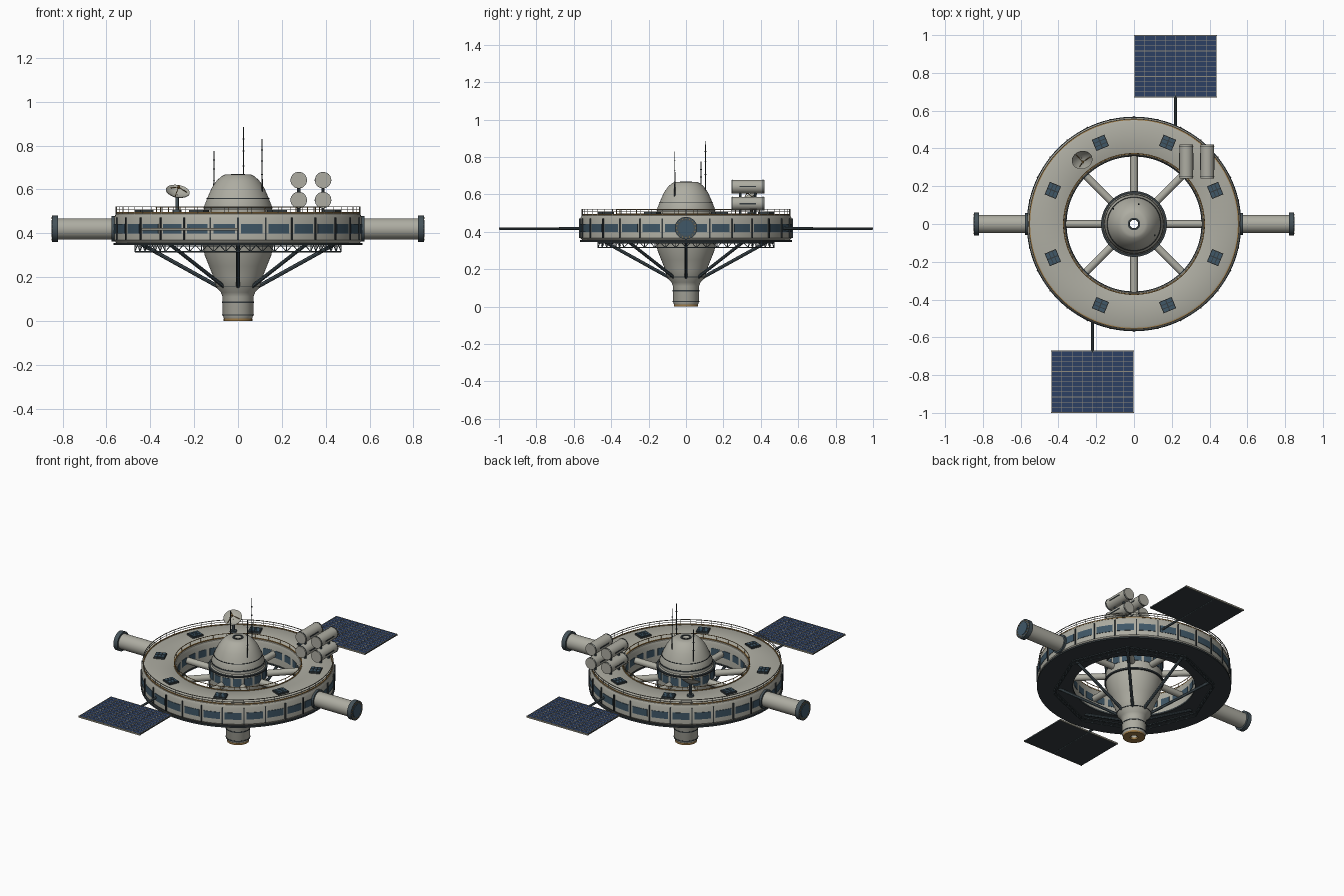
import bpy, bmesh, math
from mathutils import Vector, Matrix

if "Cube" in bpy.data.objects:
    bpy.data.objects.remove(bpy.data.objects["Cube"])

TAU = math.tau


def material(name, rgb):
    m = bpy.data.materials.new(name)
    m.diffuse_color = (*rgb, 1)
    m.use_nodes = True
    m.node_tree.nodes["Principled BSDF"].inputs["Base Color"].default_value = m.diffuse_color
    return m


HULL = material("hull grey", (0.42, 0.415, 0.36))
DARK = material("dark slate", (0.035, 0.045, 0.05))
GLASS = material("window blue", (0.05, 0.095, 0.135))
STEEL = material("strut steel", (0.06, 0.085, 0.10))
SOLAR = material("solar blue", (0.025, 0.05, 0.125))
GRID = material("rail grey", (0.27, 0.26, 0.21))
GOLD = material("gold trim", (0.33, 0.19, 0.06))


def polar(r, a, z):
    return Vector((r * math.cos(a), r * math.sin(a), z))


def finish(bm, name, mats, rule=None, smooth=True):
    """Turn a bmesh into a named object; rule(face) gives the material index."""
    bmesh.ops.recalc_face_normals(bm, faces=bm.faces)
    if rule:
        for f in bm.faces:
            f.material_index = rule(f)
    me = bpy.data.meshes.new(name)
    bm.to_mesh(me)
    bm.free()
    for m in mats:
        me.materials.append(m)
    ob = bpy.data.objects.new(name, me)
    bpy.context.collection.objects.link(ob)
    if smooth:
        bpy.ops.object.select_all(action='DESELECT')
        ob.select_set(True)
        bpy.context.view_layer.objects.active = ob
        bpy.ops.object.shade_smooth_by_angle(angle=math.radians(30))
    return ob


def lathe(bm, profile, n=84, closed=True, mat=Matrix()):
    rings = [[bm.verts.new(mat @ polar(r, TAU * i / n, z)) for i in range(n)] for r, z in profile]
    pairs = list(zip(rings, rings[1:])) + ([(rings[-1], rings[0])] if closed else [])
    for a, b in pairs:
        for i in range(n):
            j = (i + 1) % n
            bm.faces.new((a[i], a[j], b[j], b[i]))


def hoop(bm, r, z, w, h, n=84):
    lathe(bm, [(r - w, z - h), (r + w, z - h), (r + w, z + h), (r - w, z + h)], n)


def beam(bm, p, q, r, n=8, r2=None):
    p, q = Vector(p), Vector(q)
    d = q - p
    m = Matrix.Translation((p + q) / 2) @ d.to_track_quat('Z', 'Y').to_matrix().to_4x4()
    bmesh.ops.create_cone(bm, cap_ends=True, segments=n, radius1=r, radius2=r if r2 is None else r2,
                          depth=d.length, matrix=m)


def box(bm, c, s, rot=0):
    m = Matrix.Translation(c) @ Matrix.Rotation(rot, 4, 'Z') @ Matrix.Diagonal((*s, 1))
    bmesh.ops.create_cube(bm, size=1, matrix=m)


def arc_box(bm, r0, r1, mid, width, z0, z1, n=3):
    """Curved plate following a circle."""
    rows = []
    for i in range(n + 1):
        a = mid - width / 2 + width * i / n
        rows.append([bm.verts.new(polar(r, a, z)) for r, z in ((r0, z0), (r1, z0), (r1, z1), (r0, z1))])
    for a, b in zip(rows, rows[1:]):
        for k in range(4):
            bm.faces.new((a[k], a[(k + 1) % 4], b[(k + 1) % 4], b[k]))
    bm.faces.new(rows[0])
    bm.faces.new(rows[-1])


# Habitat ring with dark underside
bm = bmesh.new()
lathe(bm, [(0.36, 0.355), (0.555, 0.355), (0.565, 0.368), (0.565, 0.472), (0.557, 0.488), (0.54, 0.495),
           (0.38, 0.495), (0.366, 0.488), (0.36, 0.472)], 112)
finish(bm, "habitat_ring", [HULL])
bm = bmesh.new()
hoop(bm, 0.4625, 0.351, 0.1055, 0.005, 112)
finish(bm, "ring_base_plate", [DARK])

# Ring windows and ribs, 28 bays outside and inside
SEG = 28
glass, ribs = bmesh.new(), bmesh.new()
for i in range(SEG):
    a = TAU * i / SEG
    arc_box(glass, 0.563, 0.5675, a + TAU / SEG / 2, TAU / SEG * 0.78, 0.398, 0.442)
    arc_box(glass, 0.3575, 0.362, a + TAU / SEG / 2, TAU / SEG * 0.70, 0.40, 0.445)
    arc_box(ribs, 0.563, 0.571, a, 0.012, 0.368, 0.472, 1)
finish(glass, "ring_windows", [GLASS])
finish(ribs, "ring_ribs", [DARK], smooth=False)

# Gold edge trim and inner rail, grey outer rail
gold, rail = bmesh.new(), bmesh.new()
hoop(gold, 0.553, 0.493, 0.003, 0.003)
hoop(gold, 0.372, 0.494, 0.003, 0.003)
hoop(gold, 0.374, 0.518, 0.0015, 0.0015)
hoop(rail, 0.556, 0.521, 0.0018, 0.0018)
hoop(rail, 0.556, 0.507, 0.0012, 0.0012)
for i in range(56):
    a = TAU * i / 56
    beam(rail, polar(0.556, a, 0.487), polar(0.556, a, 0.521), 0.0016, 4)
    if i % 2:
        beam(gold, polar(0.374, a, 0.49), polar(0.374, a, 0.518), 0.0016, 4)
finish(gold, "gold_rails", [GOLD], smooth=False)
finish(rail, "outer_rail", [GRID], smooth=False)

# Roof skylights
frames, panes = bmesh.new(), bmesh.new()
for i in range(8):
    a = TAU * (i + 0.5) / 8
    box(frames, polar(0.465, a, 0.499), (0.064, 0.072, 0.012), a)
    for u in (-1, 0, 1):
        for v in (-1, 1):
            c = polar(0.465, a, 0.506) + Matrix.Rotation(a, 3, 'Z') @ Vector((u * 0.02, v * 0.017, 0))
            box(panes, c, (0.016, 0.028, 0.004), a)
finish(frames, "skylight_frames", [DARK], smooth=False)
finish(panes, "skylight_panes", [GLASS], smooth=False)

# Central hub: hollow shell, open at both ends
bm = bmesh.new()
lathe(bm, [(0.022, 0.012), (0.064, 0.012), (0.07, 0.025), (0.07, 0.11), (0.078, 0.13), (0.10, 0.155),
           (0.112, 0.20), (0.132, 0.25), (0.152, 0.30), (0.163, 0.35), (0.166, 0.38), (0.166, 0.485),
           (0.155, 0.497), (0.155, 0.522), (0.142, 0.555), (0.134, 0.575), (0.118, 0.61), (0.097, 0.64),
           (0.075, 0.66), (0.06, 0.667), (0.03, 0.667), (0.022, 0.655)], 64)
finish(bm, "hub", [HULL])
bm = bmesh.new()
for r, z, w, h in ((0.168, 0.37, 0.006, 0.005), (0.168, 0.488, 0.006, 0.004), (0.154, 0.517, 0.003, 0.004),
                   (0.069, 0.085, 0.003, 0.003), (0.069, 0.027, 0.003, 0.003), (0.141, 0.558, 0.0025, 0.0015),
                   (0.100, 0.158, 0.003, 0.002), (0.028, 0.667, 0.005, 0.003)):
    hoop(bm, r, z, w, h, 64)
finish(bm, "hub_bands", [DARK])
bm = bmesh.new()
hoop(bm, 0.044, 0.006, 0.021, 0.006, 48)
finish(bm, "hub_foot", [GOLD])
bm = bmesh.new()
for i in range(16):
    arc_box(bm, 0.164, 0.169, TAU * (i + 0.5) / 16, TAU / 16 * 0.76, 0.425, 0.475)
finish(bm, "hub_windows", [GLASS])

# Spokes, braces and the eight-sided lattice
spokes, braces, truss = bmesh.new(), bmesh.new(), bmesh.new()
BAYS = 6
for i in range(8):
    a, b = TAU * i / 8, TAU * (i + 1) / 8
    beam(spokes, polar(0.155, a, 0.42), polar(0.365, a, 0.42), 0.02, 16)
    beam(braces, polar(0.093, a, 0.158), polar(0.44, a, 0.35), 0.009, 8)
    for z in (0.342, 0.316):
        beam(truss, polar(0.47, a, z), polar(0.47, b, z), 0.003, 6)
    lo0, lo1 = polar(0.47, a, 0.316), polar(0.47, b, 0.316)
    up = Vector((0, 0, 0.03))
    for k in range(BAYS):
        p, q = lo0.lerp(lo1, k / BAYS), lo0.lerp(lo1, (k + 1) / BAYS)
        m = (p + q) / 2 + up
        beam(truss, p, m, 0.002, 4)
        beam(truss, m, q, 0.002, 4)
        beam(truss, p, p + up, 0.002, 4)
finish(spokes, "spokes", [HULL])
finish(braces, "hub_braces", [STEEL])
finish(truss, "lattice", [STEEL], smooth=False)

# Docking arms on both sides
arms, caps, ports, bolts = (bmesh.new() for _ in range(4))
for s in (-1, 1):
    def at(x, y=0, z=0):
        return (s * x, y, 0.42 + z)
    beam(arms, at(0.54), at(0.83), 0.048, 32)
    beam(caps, at(0.82), at(0.848), 0.06, 32)
    beam(caps, at(0.56), at(0.576), 0.058, 32)
    beam(ports, at(0.84), at(0.851), 0.04, 32)
    for k in range(16):
        y, z = 0.051 * math.cos(TAU * k / 16), 0.051 * math.sin(TAU * k / 16)
        beam(bolts, at(0.845, y, z), at(0.851, y, z), 0.003, 6)
finish(arms, "docking_arms", [HULL])
finish(caps, "docking_collars", [STEEL])
finish(ports, "docking_ports", [GLASS])
finish(bolts, "docking_bolts", [GOLD], smooth=False)

# Solar panels: blue above, dark below, with cell lines
slab, lines, masts, edges = (bmesh.new() for _ in range(4))
for s in (-1, 1):
    cx, cy = s * 0.22, s * 0.835
    box(slab, (cx, cy, 0.418), (0.436, 0.326, 0.008))
    for k in range(9):
        box(lines, (cx - 0.216 + 0.054 * k, cy, 0.4225), (0.003, 0.326, 0.002))
    for k in range(13):
        box(lines, (cx, cy - 0.162 + 0.027 * k, 0.4225), (0.436, 0.003, 0.002))
    for t in (-1, 1):
        box(edges, (cx, cy + t * 0.163, 0.418), (0.44, 0.004, 0.01))
    beam(masts, (cx, s * 0.51, 0.418), (cx, s * 0.68, 0.418), 0.007, 12)
    beam(masts, (cx, s * 0.67, 0.414), (cx, s * 0.998, 0.414), 0.003, 6)
finish(slab, "solar_panels", [SOLAR, DARK], lambda f: 0 if f.normal.z > 0.5 else 1, smooth=False)
finish(lines, "solar_cell_lines", [GRID], smooth=False)
finish(edges, "solar_panel_edges", [GRID], smooth=False)
finish(masts, "solar_masts", [STEEL])

# Storage tanks stacked on posts
tanks, bands, posts = (bmesh.new() for _ in range(3))
for x in (0.277, 0.388):
    beam(posts, (x, 0.29, 0.49), (x, 0.29, 0.64), 0.007)
    beam(posts, (x, 0.37, 0.49), (x, 0.37, 0.64), 0.007)
    for z in (0.551, 0.642):
        beam(tanks, (x, 0.242, z), (x, 0.42, z), 0.036, 32)
        for y in (0.25, 0.412):
            beam(bands, (x, y - 0.002, z), (x, y + 0.002, z), 0.0375, 32)
        for s in (-1, 1):
            box(bands, (x + s * 0.036, 0.33, z), (0.004, 0.09, 0.007))
finish(tanks, "tanks", [HULL])
finish(bands, "tank_bands", [DARK])
finish(posts, "tank_posts", [STEEL])

# Dish antenna with feed tripod
mat = Matrix.Translation((-0.278, 0.35, 0.572)) @ Vector((0.15, -0.5, 0.85)).to_track_quat('Z', 'Y').to_matrix().to_4x4()
bm = bmesh.new()
lathe(bm, [(0.002, 0), (0.02, 0.003), (0.04, 0.011), (0.055, 0.021), (0.055, 0.024), (0.04, 0.014),
           (0.02, 0.006), (0.002, 0.003)], 32, True, mat)
finish(bm, "dish", [HULL])
bm = bmesh.new()
for k in range(3):
    beam(bm, mat @ polar(0.045, TAU * k / 3, 0.016), mat @ Vector((0, 0, 0.045)), 0.002, 5)
beam(bm, mat @ Vector((0, 0, 0.038)), mat @ Vector((0, 0, 0.05)), 0.006)
finish(bm, "dish_feed", [GOLD])
bm = bmesh.new()
beam(bm, (-0.278, 0.35, 0.49), (-0.278, 0.35, 0.572), 0.008, 12)
beam(bm, (-0.278, 0.35, 0.493), (-0.278, 0.35, 0.505), 0.02, 16)
finish(bm, "dish_post", [STEEL])

# Whip antennas on the dome
bm = bmesh.new()
for x, y, z0, z1 in ((0.11, -0.06, 0.58, 0.83), (-0.11, 0.08, 0.57, 0.775), (0.025, 0.105, 0.61, 0.885)):
    beam(bm, (x, y, z0), (x, y, z1), 0.0032, 8, 0.002)
    for t in (0.35, 0.6, 0.8):
        z = z0 + (z1 - z0) * t
        beam(bm, (x, y, z - 0.002), (x, y, z + 0.002), 0.005)
finish(bm, "antennas", [DARK])
